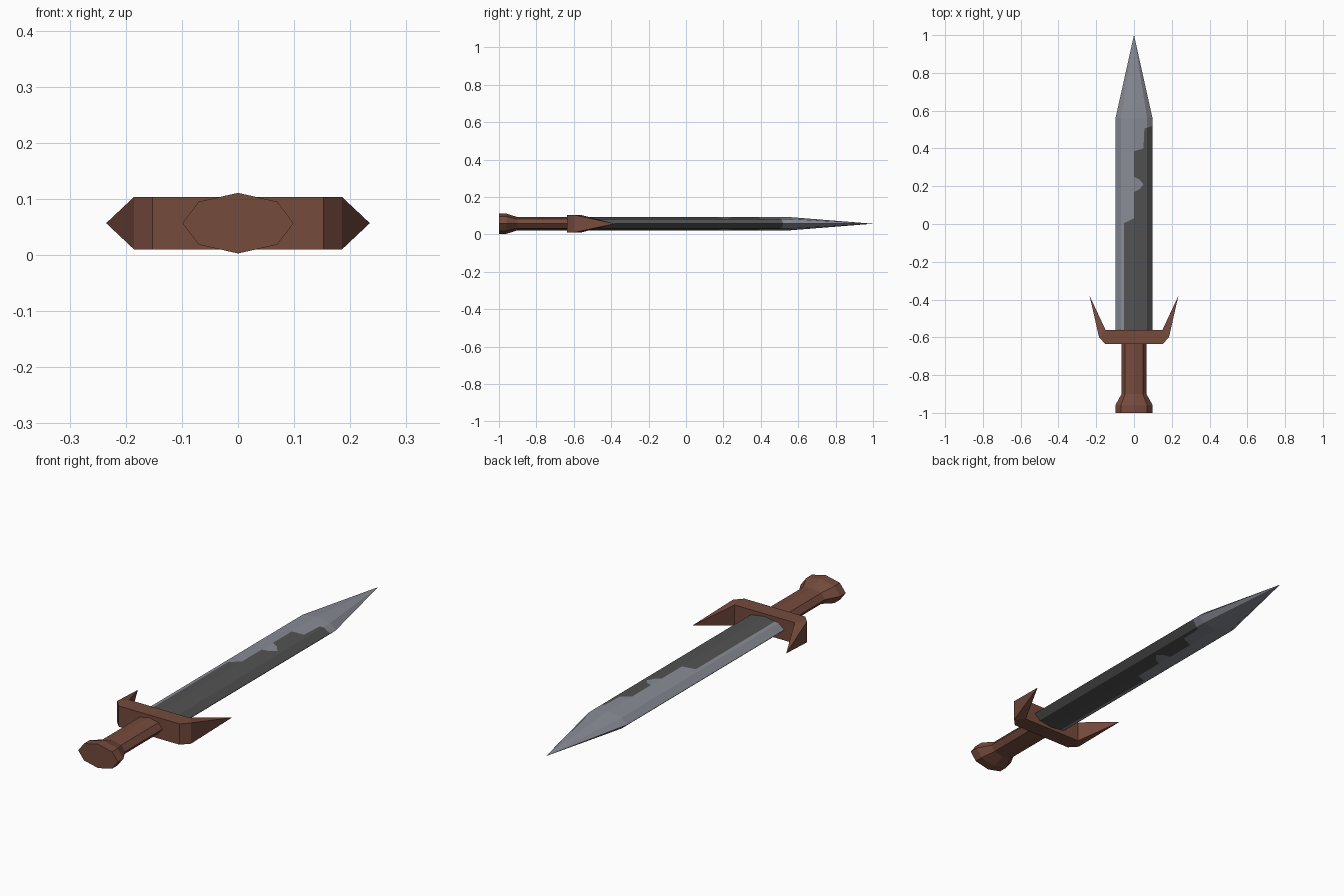
import bpy, bmesh, math
from mathutils import Vector

if "Cube" in bpy.data.objects:
    bpy.data.objects.remove(bpy.data.objects["Cube"])

ZC = 0.057  # height of the sword's centre plane


def material(name, rgb):
    m = bpy.data.materials.new(name)
    m.diffuse_color = (*rgb, 1)
    m.use_nodes = True
    m.node_tree.nodes["Principled BSDF"].inputs["Base Color"].default_value = m.diffuse_color
    return m


BROWN = material("brown", (0.178, 0.069, 0.046))
STEEL = material("light steel", (0.246, 0.260, 0.296))
DARK = material("dark steel", (0.084, 0.084, 0.084))


def finish(bm, name, mats):
    bmesh.ops.recalc_face_normals(bm, faces=bm.faces[:])
    mesh = bpy.data.meshes.new(name)
    bm.to_mesh(mesh)
    bm.free()
    for m in mats:
        mesh.materials.append(m)
    obj = bpy.data.objects.new(name, mesh)
    bpy.context.collection.objects.link(obj)
    return obj


def loft(stations, tip=None):
    """Flattened eight-sided tube along y; stations are (y, half width, half height)."""
    bm = bmesh.new()
    rings = []
    for y, w, h in stations:
        rings.append([bm.verts.new((w * math.cos(i * math.pi / 4), y,
                                    ZC + h * math.sin(i * math.pi / 4))) for i in range(8)])
    for a, b in zip(rings, rings[1:]):
        for i in range(8):
            j = (i + 1) % 8
            bm.faces.new((a[i], a[j], b[j], b[i]))
    bm.faces.new(rings[0])
    if tip is None:
        bm.faces.new(rings[-1])
    else:
        t = bm.verts.new((0, tip, ZC))
        for i in range(8):
            bm.faces.new((rings[-1][i], rings[-1][(i + 1) % 8], t))
    return bm


# Handle and flared pommel
finish(loft([(-0.90, 0.066, 0.035), (-0.61, 0.066, 0.035)]), "handle", [BROWN])
finish(loft([(-1.0, 0.099, 0.054), (-0.96, 0.099, 0.054), (-0.90, 0.066, 0.035)]),
       "pommel", [BROWN])

# Cross guard: chamfered bar with a forward spike at each end
bm = bmesh.new()
outline = [(-0.152, -0.635), (0.152, -0.635), (0.185, -0.60), (0.15, -0.562),
           (-0.15, -0.562), (-0.185, -0.60)]
low = [bm.verts.new((x, y, ZC - 0.047)) for x, y in outline]
high = [bm.verts.new((x, y, ZC + 0.047)) for x, y in outline]
bm.faces.new(low)
bm.faces.new(high)
for i in range(6):
    j = (i + 1) % 6
    quad = [low[i], low[j], high[j], high[i]]
    if i in (2, 4):  # end faces run out into spikes
        t = bm.verts.new((0.235 if i == 2 else -0.235, -0.38, ZC))
        for k in range(4):
            bm.faces.new((quad[k], quad[(k + 1) % 4], t))
    else:
        bm.faces.new(quad)
finish(bm, "cross_guard", [BROWN])

# Blade: cut along a ragged border, dark steel on its +x side
bm = loft([(-0.60, 0.098, 0.035), (0.56, 0.098, 0.035)], tip=1.0)
border = [(-0.60, -0.053), (0.005, -0.053), (0.03, 0.0), (0.17, 0.0), (0.185, 0.03),
          (0.21, 0.05), (0.235, 0.03), (0.25, 0.0), (0.385, 0.0), (0.40, 0.05),
          (0.505, 0.055), (0.52, 0.099)]


def cut(faces, point, normal):
    geom = list({e for f in faces for e in f.edges} | {v for f in faces for v in f.verts})
    bmesh.ops.bisect_plane(bm, geom=geom + list(faces), dist=1e-6,
                           plane_co=point, plane_no=normal)


for y, _ in border[1:]:
    cut(bm.faces[:], (0, y, 0), (0, 1, 0))
for (y0, x0), (y1, x1) in zip(border, border[1:]):
    normal = Vector((y1 - y0, x0 - x1, 0)).normalized()
    point = Vector((x0, y0, 0))

    def strip():
        return [f for f in bm.faces if y0 < f.calc_center_median().y < y1]

    cut(strip(), point, normal)
    for f in strip():
        if (f.calc_center_median() - point).dot(normal) > 0:
            f.material_index = 1
finish(bm, "blade", [STEEL, DARK])
